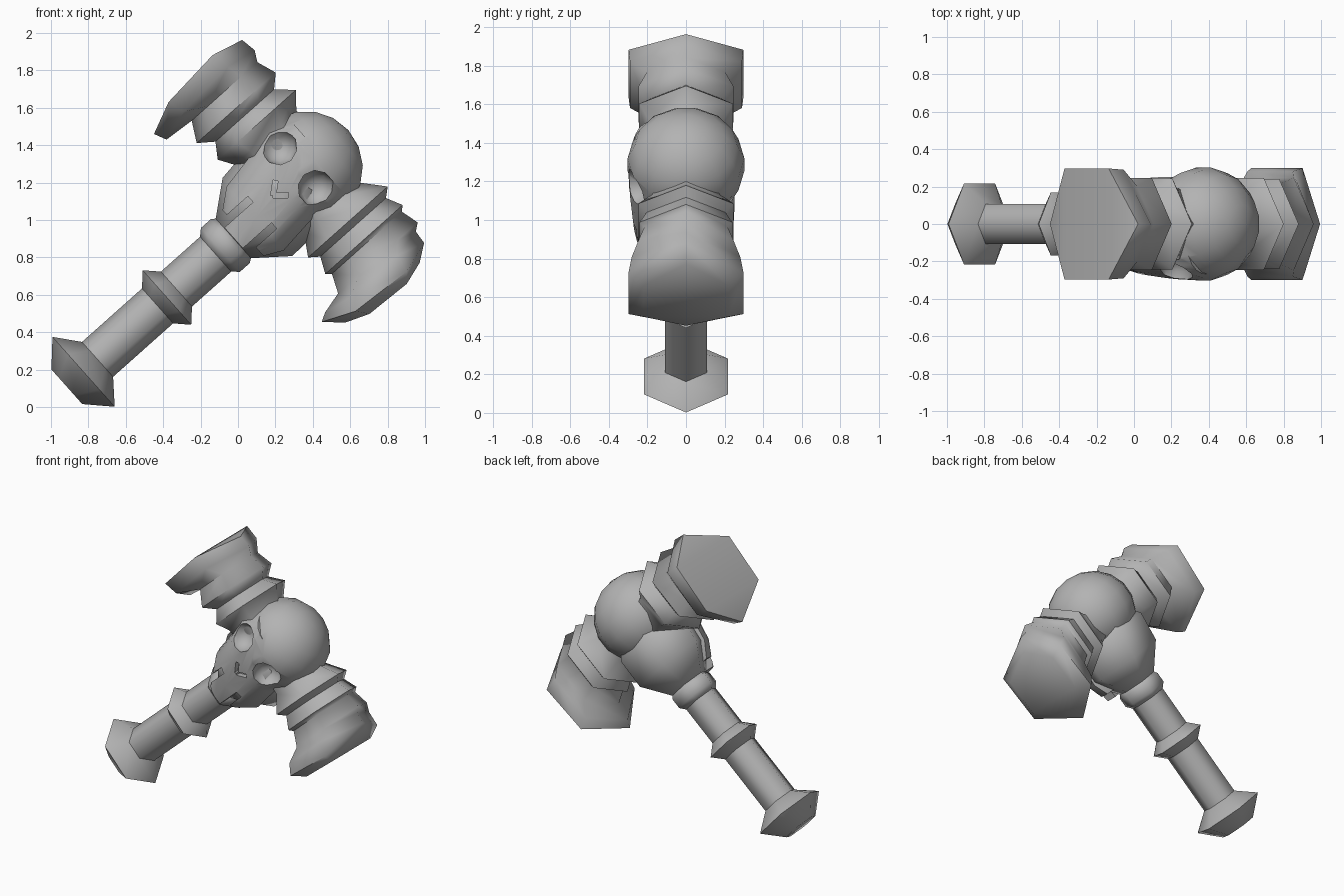
import bpy, bmesh
from math import sin, cos, pi, radians
from mathutils import Matrix, Vector

old = bpy.data.objects.get("Cube")
if old:
    bpy.data.objects.remove(old, do_unlink=True)

# Local frame: X runs up the handle, Y is depth, Z runs along the hammer head
FRAME = Matrix.Translation((0.26, 0, 1.18)) @ Matrix.Rotation(radians(-41.7), 4, 'Y')

grey = bpy.data.materials.new("stone_grey")
grey.use_nodes = True
COLOUR = (0.45, 0.45, 0.45, 1)
grey.diffuse_color = COLOUR
grey.node_tree.nodes["Principled BSDF"].inputs["Base Color"].default_value = COLOUR


def finish(name, bm):
    """Turn a bmesh in the local frame into a placed object."""
    bmesh.ops.recalc_face_normals(bm, faces=bm.faces)
    bm.transform(FRAME)
    mesh = bpy.data.meshes.new(name)
    bm.to_mesh(mesh)
    bm.free()
    mesh.materials.append(grey)
    obj = bpy.data.objects.new(name, mesh)
    bpy.context.collection.objects.link(obj)
    return obj


def smooth(obj, angle):
    bpy.ops.object.select_all(action='DESELECT')
    obj.select_set(True)
    bpy.context.view_layer.objects.active = obj
    bpy.ops.object.shade_smooth_by_angle(angle=radians(angle))


def bridge(bm, loops):
    n = len(loops[0])
    for a, b in zip(loops, loops[1:]):
        for i in range(n):
            j = (i + 1) % n
            bm.faces.new((a[i], a[j], b[j], b[i]))


def hex_turning(name, rings, along_handle=False):
    """Six-sided turned part; ring = position, radius, centre, bulge, tilt."""
    bm = bmesh.new()
    loops = []
    for ring in rings:
        pos, r, centre, bulge, tilt = (tuple(ring) + (0, 0, 0))[:5]
        loop = []
        for k in range(6):
            side, y = r * cos(k * pi / 3), r * sin(k * pi / 3)
            p = pos + (bulge if k % 3 else 0) + tilt * side
            co = (p, y, centre + side) if along_handle else (centre + side, y, p)
            loop.append(bm.verts.new(co))
        loops.append(loop)
    bridge(bm, loops)
    # Folded end caps
    for end in (loops[0], loops[-1]):
        for ids in ((0, 1, 5), (1, 2, 4, 5), (2, 3, 4)):
            bm.faces.new([end[i] for i in ids])
    obj = finish(name, bm)
    smooth(obj, 62)
    return obj


# Handle with pommel, grip ring and collar
H = -0.018
hex_turning("pommel", [(-1.59, .124, H), (-1.47, .25, H), (-1.37, .125, H)], True)
hex_turning("handle", [(-1.40, .125, H), (-.3, .125, H)], True)
hex_turning("grip_ring", [(-.945, .12, H), (-.873, .195, H), (-.8, .12, H)], True)
hex_turning("collar", [(-.53, .12, H), (-.49, .157, H), (-.42, .157, H),
                       (-.38, .13, H)], True)
hex_turning("head_socket", [(-.4, .14, H), (-.225, .28, H), (-.02, .29, 0),
                            (.1, .2, 0)], True)

# Hammer heads
hex_turning("upper_hammer", [
    (.12, .2, .09), (.27, .22, .09), (.352, .28, .1), (.432, .21, .085),
    (.493, .283, .078), (.6, .235, .09), (.636, .335, .022, .04, .065),
    (.712, .343, 0, .06, .09)])
hex_turning("lower_hammer", [
    (-.12, .2, .11), (-.245, .2, .105), (-.36, .285, .118), (-.4, .235, .12),
    (-.487, .277, .12), (-.51, .25, .12), (-.61, .285, .11),
    (-.64, .325, .03, -.03), (-.69, .345, .003, -.065, -.07),
    (-.765, .255, .005, -.045, -.05)])


# Skull: rounded cranium
bm = bmesh.new()
bmesh.ops.create_uvsphere(bm, u_segments=14, v_segments=9, radius=.307)
bm.transform(Matrix.Translation((.155, 0, .005)) @ Matrix.Diagonal((.95, 1, 1, 1))
             @ Matrix.Rotation(pi / 2, 4, 'Y'))
skull = finish("skull", bm)


def face_centre(a):
    return .02 + .15 * a


# Skull: curved face shell, lofted from jaw to brow
bm = bmesh.new()
loops = []
for a, half, front in ((-.395, .135, .25), (-.24, .24, .275), (-.03, .248, .295),
                       (.12, .27, .3), (.25, .2, .27)):
    arc = []
    for i in range(11):
        t = radians(20 + 14 * i)
        z = abs(cos(t)) ** .75 * (1 if cos(t) > 0 else -1)
        arc.append((-front * sin(t) ** .75, half * z))
    ring = arc + [(y * .7, z * .75) for y, z in reversed(arc)]
    loops.append([bm.verts.new((a, y, z + face_centre(a))) for y, z in ring])
bridge(bm, loops)
for end in (loops[0], loops[-1]):
    for i in range(10):
        bm.faces.new((end[i], end[i + 1], end[20 - i], end[21 - i]))
face = finish("skull_face", bm)
helpers = [face]


def box_cutter(centre, size, angle=0):
    bm = bmesh.new()
    bmesh.ops.create_cube(bm, size=1)
    bm.transform(Matrix.Translation(centre) @ Matrix.Rotation(angle, 4, 'Y')
                 @ Matrix.Diagonal((*size, 1)))
    helpers.append(finish("cutter", bm))


for s in (1, -1):
    # Eye sockets
    bm = bmesh.new()
    bmesh.ops.create_uvsphere(bm, u_segments=10, v_segments=7, radius=.1)
    bm.transform(Matrix.Translation((.11, -.275, face_centre(.11) + s * .15))
                 @ Matrix.Rotation(pi / 2, 4, 'X'))
    helpers.append(finish("cutter", bm))
    # Tooth gaps and shorter outer teeth
    mid = face_centre(-.25)
    box_cutter((-.33, -.2, mid + s * .095), (.28, .42, .042))
    box_cutter((-.43, -.2, mid + s * .2), (.18, .42, .2))
    # Nose slit arms
    box_cutter((-.055, -.3, .011 + s * .026), (.082, .1, .028), -s * radians(40))

for h in helpers:
    h.hide_render = True
    mod = skull.modifiers.new("shape", 'BOOLEAN')
    mod.operation = 'UNION' if h is face else 'DIFFERENCE'
    mod.solver = 'EXACT'
    mod.object = h

# Bake the skull and drop its helpers
graph = bpy.context.evaluated_depsgraph_get()
graph.update()
baked = bpy.data.meshes.new_from_object(skull.evaluated_get(graph))
skull.modifiers.clear()
skull.data = baked
baked.materials.clear()
baked.materials.append(grey)
for h in helpers:
    bpy.data.objects.remove(h, do_unlink=True)
smooth(skull, 40)
